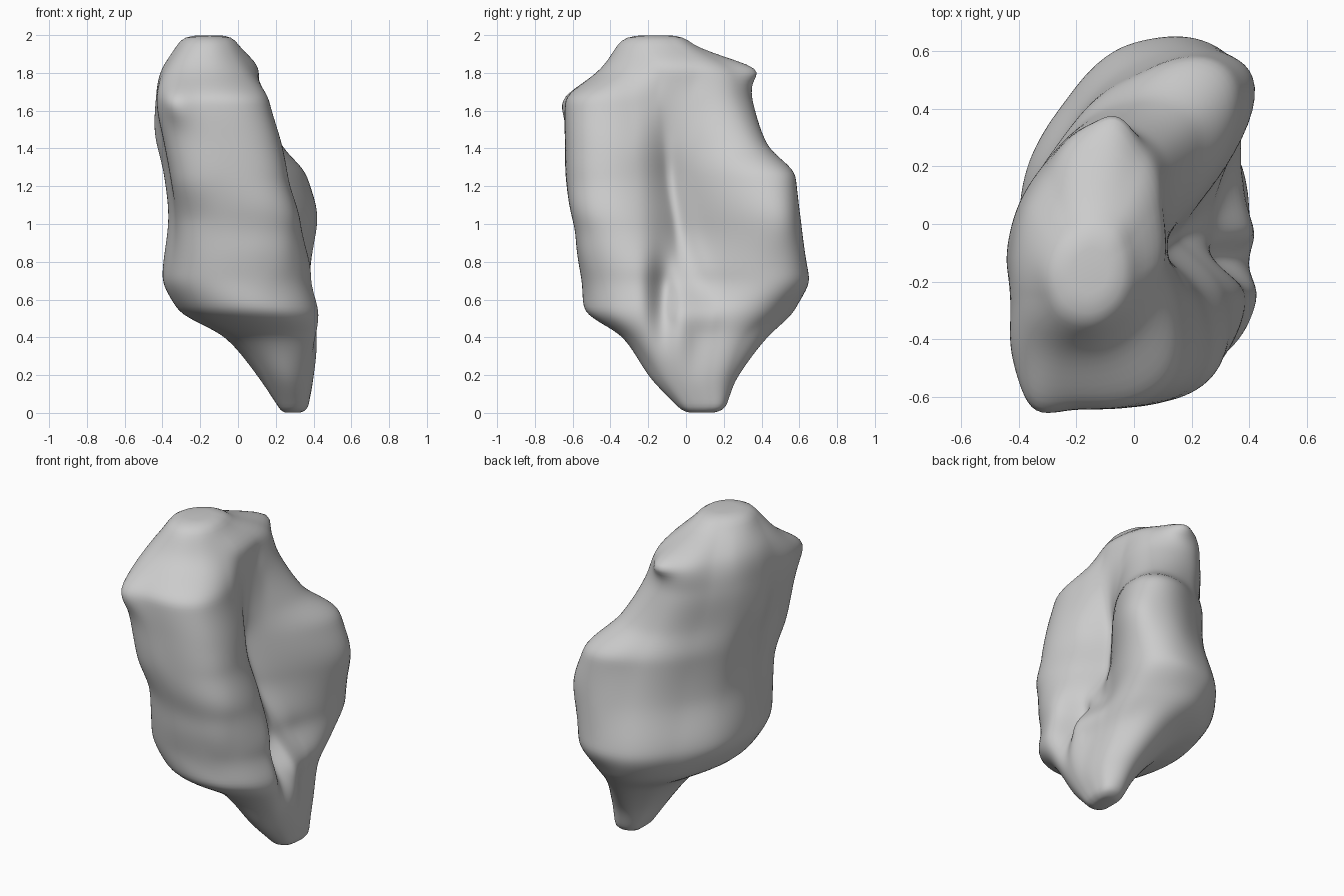
import bpy, bmesh, math

if "Cube" in bpy.data.objects:
    bpy.data.objects.remove(bpy.data.objects["Cube"])

# Cross-sections: height, then radii every 30 degrees starting at +x
SECTIONS = [
    (0.03, .085, .10, .13, .13, .11, .08, .07, .08, .11, .12, .11, .09),
    (0.20, .15, .165, .21, .24, .20, .16, .15, .16, .20, .24, .21, .17),
    (0.40, .20, .21, .29, .38, .34, .28, .26, .28, .34, .385, .37, .28),
    (0.55, .31, .33, .50, .56, .48, .41, .40, .44, .53, .56, .52, .41),
    (0.72, .28, .35, .68, .65, .50, .43, .40, .43, .515, .535, .54, .45),
    (1.00, .17, .26, .70, .61, .45, .39, .37, .39, .51, .545, .55, .37),
    (1.25, .15, .23, .72, .60, .45, .39, .36, .38, .54, .535, .51, .31),
    (1.42, .19, .255, .55, .52, .41, .37, .36, .37, .53, .53, .51, .33),
    (1.65, .25, .29, .45, .47, .37, .32, .305, .345, .50, .52, .50, .33),
    (1.81, .26, .29, .39, .43, .30, .26, .255, .29, .37, .36, .32, .27),
    (1.95, .15, .16, .19, .19, .17, .165, .17, .18, .20, .20, .18, .16),
]
# Matching axis points
AXIS = [(.285, .08), (.25, .04), (.19, .05), (.08, .02), (0, -.02), (0, -.06),
        (-.03, -.10), (-.07, -.11), (-.13, -.12), (-.15, -.10), (-.15, -.16)]
ZS = [s[0] for s in SECTIONS]
AROUND = 180


def ring_radius(radii, a):
    """Periodic smooth interpolation around one section."""
    f = a / (2 * math.pi) * 12
    i, t = int(f), f - int(f)
    p = [radii[(i + k) % 12] for k in (-1, 0, 1, 2)]
    return 0.5 * (2 * p[1] + (p[2] - p[0]) * t
                  + (2 * p[0] - 5 * p[1] + 4 * p[2] - p[3]) * t * t
                  + (3 * p[1] - p[0] - 3 * p[2] + p[3]) * t ** 3)


def along(values, z):
    """Hermite interpolation with no overshoot, up the height."""
    n = len(ZS)
    i = max(k for k in range(n - 1) if ZS[k] <= z + 1e-9)
    d = [(values[k + 1] - values[k]) / (ZS[k + 1] - ZS[k]) for k in range(n - 1)]

    def slope(k):
        if k in (0, n - 1):
            return d[min(k, n - 2)]
        return 0 if d[k - 1] * d[k] <= 0 else 2 * d[k - 1] * d[k] / (d[k - 1] + d[k])
    h = ZS[i + 1] - ZS[i]
    t = (z - ZS[i]) / h
    return ((2 * t**3 - 3 * t**2 + 1) * values[i] + (t**3 - 2 * t**2 + t) * h * slope(i)
            + (3 * t**2 - 2 * t**3) * values[i + 1] + (t**3 - t**2) * h * slope(i + 1))


def bump(v, centre, width):
    return math.exp(-((v - centre) / width) ** 2)


angles = [2 * math.pi * k / AROUND for k in range(AROUND)]
columns = [[ring_radius(s[1:], a) for s in SECTIONS] for a in angles]


def ring(z, scale=1, z_out=None):
    cx, cy = along([a[0] for a in AXIS], z), along([a[1] for a in AXIS], z)
    pts = []
    for a, col in zip(angles, columns):
        deg = math.degrees(a)
        r = along(col, z)
        # Sharp back-right shoulder, knob at the top back, front-left brow
        r += .08 * bump(deg, 50, 10) * bump(z, 1.04, .20)
        r += .065 * bump(deg, 79, 10) * bump(z, 1.815, .05)
        r += .055 * bump(deg, 248, 9) * bump(z, 1.64, .10)
        # Tiered front face
        r -= .015 * bump(deg, 285, 30) * bump(z, .97, .10)
        r *= scale
        x, y = cx + r * math.cos(a), cy + r * math.sin(a)
        if math.cos(a) > 0:
            # Long cleft in the right side
            side = math.cos(a)
            x -= side * .13 * bump(y, -.125, .065) * bump(z, .60, .20)
            x -= side * .02 * bump(y, -.12, .10) * bump(z, 1.1, .28)
        pts.append((x, y, z if z_out is None else z_out))
    return pts


# Lumpy stone body, lofted with rounded ends
levels = [ring(ZS[0], s, z) for s, z in ((.4, 0), (.7, .004), (.9, .016))]
count = 90
levels += [ring(ZS[0] + (ZS[-1] - ZS[0]) * k / count) for k in range(count + 1)]
levels += [ring(ZS[-1], s, z) for s, z in ((.92, 1.973), (.78, 1.99), (.55, 1.998), (.25, 2.0))]

bm = bmesh.new()
rows = [[bm.verts.new(p) for p in lev] for lev in levels]
for lo, hi in zip(rows, rows[1:]):
    for k in range(AROUND):
        j = (k + 1) % AROUND
        bm.faces.new((lo[k], lo[j], hi[j], hi[k]))
bm.faces.new(rows[0][::-1])
bm.faces.new(rows[-1])
for f in bm.faces:
    f.smooth = True
mesh = bpy.data.meshes.new("stone_body")
bm.to_mesh(mesh)
bm.free()
stone = bpy.data.objects.new("stone_body", mesh)
bpy.context.collection.objects.link(stone)

# Soften the section transitions
soft = stone.modifiers.new("soften", 'SMOOTH')
soft.factor = 0.5
soft.iterations = 8
